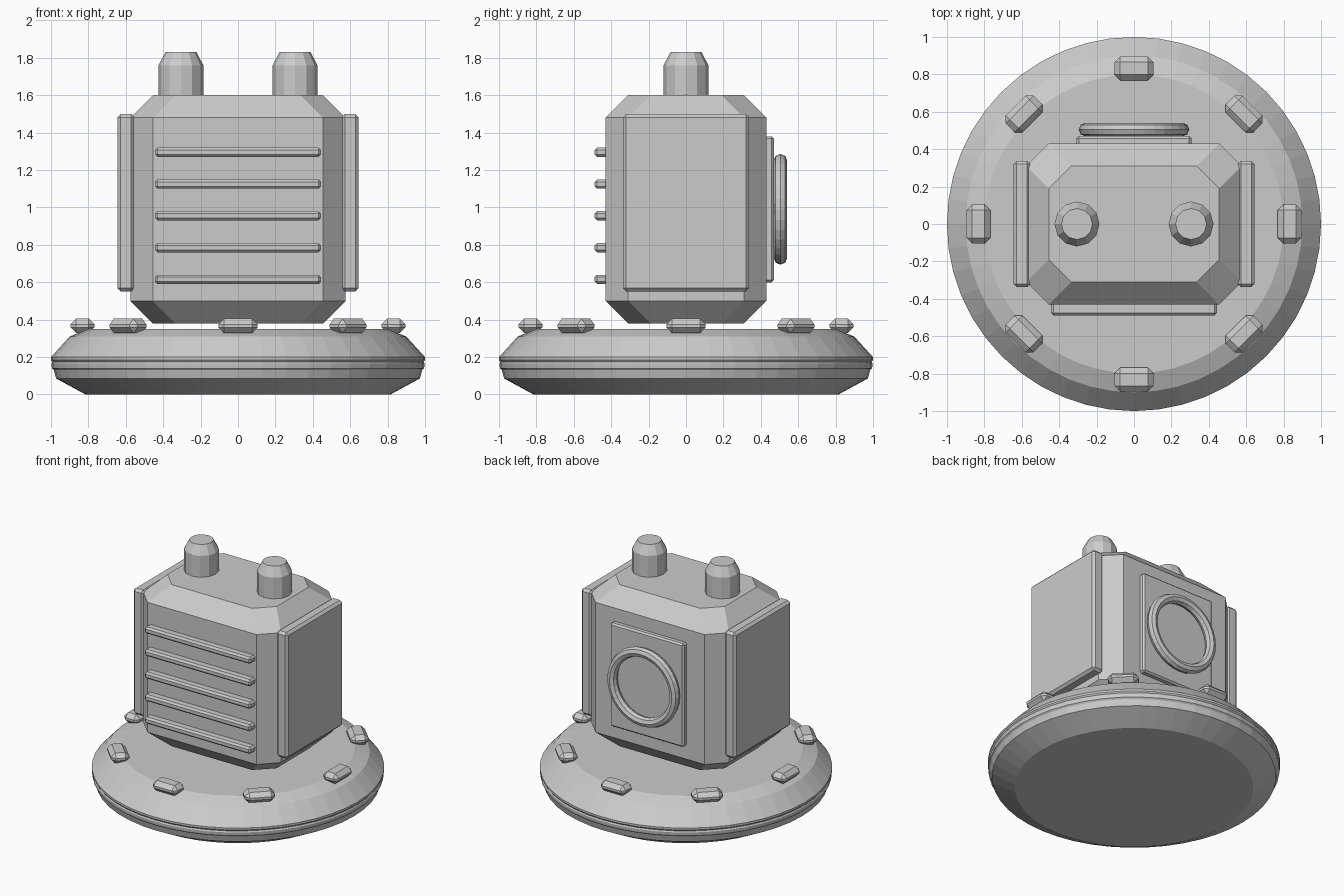
import bpy, bmesh, math
from mathutils import Matrix, Vector

if "Cube" in bpy.data.objects:
    bpy.data.objects.remove(bpy.data.objects["Cube"])

grey = bpy.data.materials.new("light grey")
grey.diffuse_color = (0.6, 0.6, 0.6, 1)
grey.use_nodes = True
grey.node_tree.nodes["Principled BSDF"].inputs["Base Color"].default_value = grey.diffuse_color


def finish(name, bm):
    bmesh.ops.recalc_face_normals(bm, faces=bm.faces)
    me = bpy.data.meshes.new(name)
    bm.to_mesh(me)
    bm.free()
    me.materials.append(grey)
    ob = bpy.data.objects.new(name, me)
    bpy.context.collection.objects.link(ob)
    return ob


def loft(name, rings):
    """Skin a stack of equal-length point loops and cap both ends."""
    bm = bmesh.new()
    loops = [[bm.verts.new(p) for p in ring] for ring in rings]
    n = len(loops[0])
    for a, b in zip(loops, loops[1:]):
        for i in range(n):
            j = (i + 1) % n
            bm.faces.new((a[i], a[j], b[j], b[i]))
    bm.faces.new(loops[0])
    bm.faces.new(loops[-1])
    return finish(name, bm)


def lathe(name, profile, n, cx=0.0):
    return loft(name, [[(cx + r * math.cos(2 * math.pi * i / n),
                         r * math.sin(2 * math.pi * i / n), z)
                        for i in range(n)] for r, z in profile])


def box(name, lo, hi, bevel, turn=0.0):
    lo, hi = Vector(lo), Vector(hi)
    bm = bmesh.new()
    bmesh.ops.create_cube(bm, size=1)
    bmesh.ops.scale(bm, vec=hi - lo, verts=bm.verts)
    bmesh.ops.translate(bm, vec=(lo + hi) / 2, verts=bm.verts)
    bmesh.ops.bevel(bm, geom=bm.edges[:], offset=bevel, segments=1, affect='EDGES')
    bmesh.ops.rotate(bm, cent=(0, 0, 0), matrix=Matrix.Rotation(turn, 3, 'Z'), verts=bm.verts)
    return finish(name, bm)


def octagon(hx, hy, c, z):
    return [(hx, -hy + c, z), (hx, hy - c, z), (hx - c, hy, z), (-hx + c, hy, z),
            (-hx, hy - c, z), (-hx, -hy + c, z), (-hx + c, -hy, z), (hx - c, -hy, z)]


# Round base with a raised rim band
lathe("base", [(0.815, 0), (0.972, 0.085), (0.985, 0.13), (0.995, 0.14), (0.998, 0.165),
               (0.993, 0.175), (1.0, 0.185), (1.0, 0.2), (0.9, 0.31), (0.8, 0.35)], 48)

# Lugs around the base
for k in range(8):
    box(f"base_lug_{k + 1}", (0.768, -0.105, 0.328), (0.895, 0.105, 0.405), 0.03, k * math.pi / 4)

# Chamfered body, hovering just above the base
C = 0.12
loft("body", [octagon(0.455, 0.31, C, 0.38), octagon(0.575, 0.43, C, 0.5),
              octagon(0.575, 0.43, C, 1.48), octagon(0.455, 0.31, C, 1.6)])

# Side panels and top posts
for s, side in ((-1, "left"), (1, "right")):
    xs = sorted((s * 0.553, s * 0.645))
    box(f"side_panel_{side}", (xs[0], -0.338, 0.55), (xs[1], 0.338, 1.5), 0.018)
    lathe(f"post_{side}", [(0.12, 1.55), (0.12, 1.76), (0.083, 1.83)], 12, s * 0.305)

# Front vent ribs
for k in range(5):
    z = 0.615 + 0.17 * k
    box(f"vent_rib_{k + 1}", (-0.443, -0.488, z - 0.025), (0.443, -0.41, z + 0.025), 0.013)

# Back plate and its ring
box("back_plate", (-0.307, 0.41, 0.6), (0.307, 0.47, 1.38), 0.012)
bpy.ops.mesh.primitive_torus_add(major_radius=0.26, minor_radius=0.036, major_segments=32,
                                 minor_segments=8, location=(0, 0.505, 0.99),
                                 rotation=(math.pi / 2, 0, 0))
ring = bpy.context.object
ring.name = "back_ring"
ring.data.materials.append(grey)
